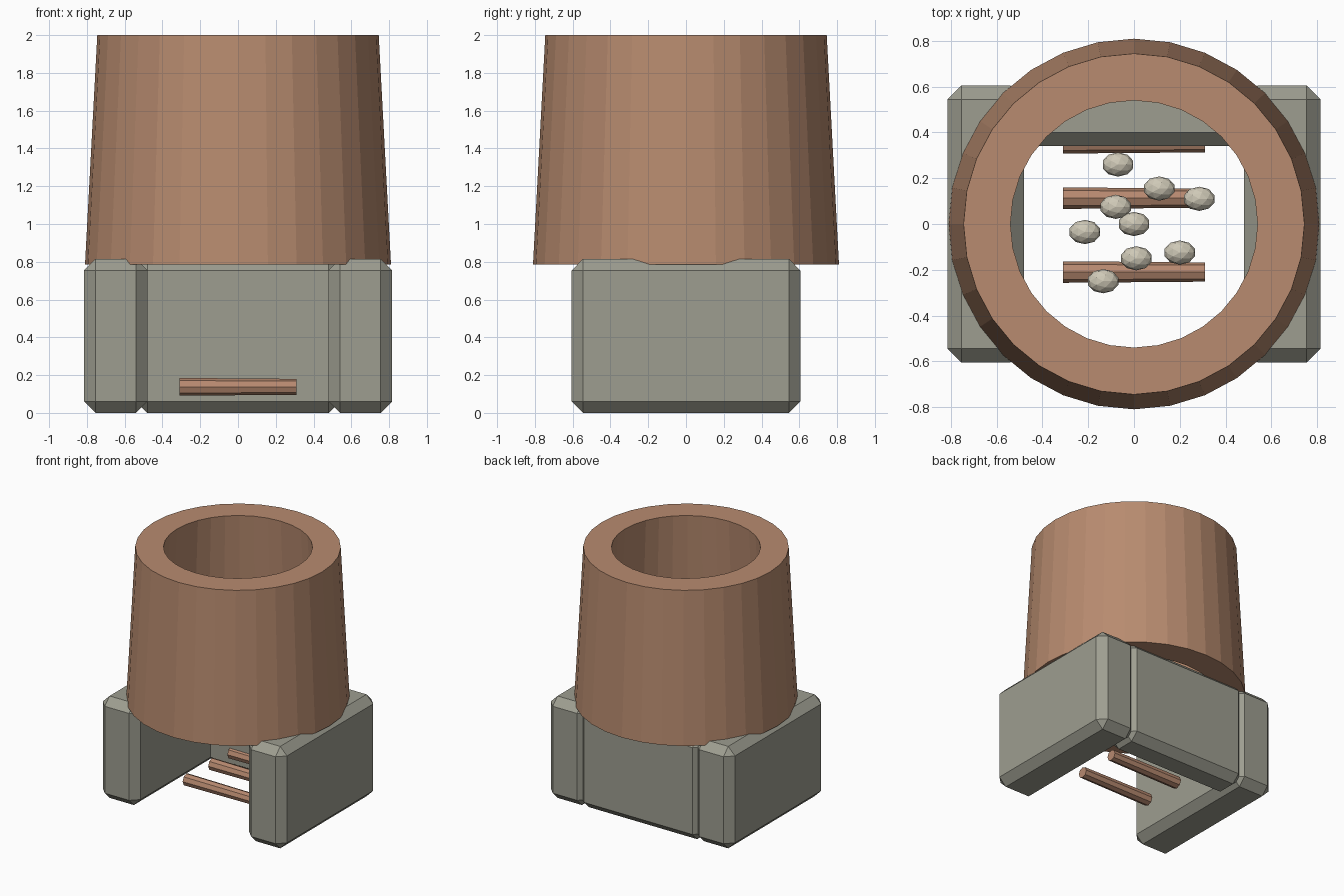
import bpy, bmesh, math
from mathutils import Matrix

cube = bpy.data.objects.get("Cube")
if cube:
    bpy.data.objects.remove(cube, do_unlink=True)


def material(name, rgb):
    m = bpy.data.materials.new(name)
    m.use_nodes = True
    m.diffuse_color = (*rgb, 1)
    bsdf = next(n for n in m.node_tree.nodes if n.type == 'BSDF_PRINCIPLED')
    bsdf.inputs["Base Color"].default_value = (*rgb, 1)
    return m


stone = material("grey stone", (0.34, 0.34, 0.28))
clay = material("fired clay", (0.48, 0.26, 0.16))
wood = material("brown wood", (0.47, 0.25, 0.16))
lime = material("pale limestone", (0.62, 0.58, 0.47))


def finish(name, bm, mat):
    bmesh.ops.recalc_face_normals(bm, faces=bm.faces)
    mesh = bpy.data.meshes.new(name)
    bm.to_mesh(mesh)
    bm.free()
    mesh.materials.append(mat)
    ob = bpy.data.objects.new(name, mesh)
    bpy.context.collection.objects.link(ob)
    return ob


def block(name, low, high):
    """Chamfered stone block between two corners."""
    size = [b - a for a, b in zip(low, high)]
    mid = [(a + b) / 2 for a, b in zip(low, high)]
    bm = bmesh.new()
    bmesh.ops.create_cube(bm, size=1, matrix=Matrix.Translation(mid) @ Matrix.Diagonal((*size, 1)))
    bmesh.ops.bevel(bm, geom=bm.edges[:], offset=0.06, offset_type='OFFSET',
                    segments=1, affect='EDGES', clamp_overlap=True)
    finish(name, bm, stone)


# Three-sided stone base, open at the front
block("left_wall", (0.48, -0.605, 0), (0.815, 0.605, 0.815))
block("right_wall", (-0.815, -0.605, 0), (-0.48, 0.605, 0.815))
block("back_wall", (-0.54, 0.34, 0), (0.54, 0.605, 0.815))

# Tapered hollow chimney: a closed wall section swept round
sides = 32
section = [(0.81, 0.785), (0.745, 2), (0.54, 2), (0.605, 0.785)]
bm = bmesh.new()
rings = []
for i in range(sides):
    a = math.tau * i / sides
    rings.append([bm.verts.new((r * math.cos(a), r * math.sin(a), z)) for r, z in section])
for i in range(sides):
    here, there = rings[i], rings[(i + 1) % sides]
    for j in range(4):
        k = (j + 1) % 4
        bm.faces.new((here[j], there[j], there[k], here[k]))
finish("chimney", bm, clay)

# Firewood lying across the opening
for i, y in enumerate((-0.21, 0.113, 0.355)):
    bm = bmesh.new()
    bmesh.ops.create_cone(bm, cap_ends=True, segments=8, radius1=0.047, radius2=0.042, depth=0.62,
                          matrix=Matrix.Translation((0, y, 0.138)) @ Matrix.Rotation(math.pi / 2, 4, 'Y'))
    finish(f"log_{i + 1}", bm, wood)

# Limestone lumps inside the chimney
spots = [(-0.07, 0.26), (0.11, 0.155), (0.285, 0.11), (-0.08, 0.075), (0, 0),
         (-0.215, -0.035), (0.2, -0.125), (0.01, -0.15), (-0.135, -0.25)]
for i, (x, y) in enumerate(spots):
    bm = bmesh.new()
    bmesh.ops.create_icosphere(bm, subdivisions=2, radius=1,
                               matrix=Matrix.Translation((x, y, 1)) @ Matrix.Diagonal((0.07, 0.053, 0.05, 1)))
    finish(f"limestone_{i + 1}", bm, lime)
